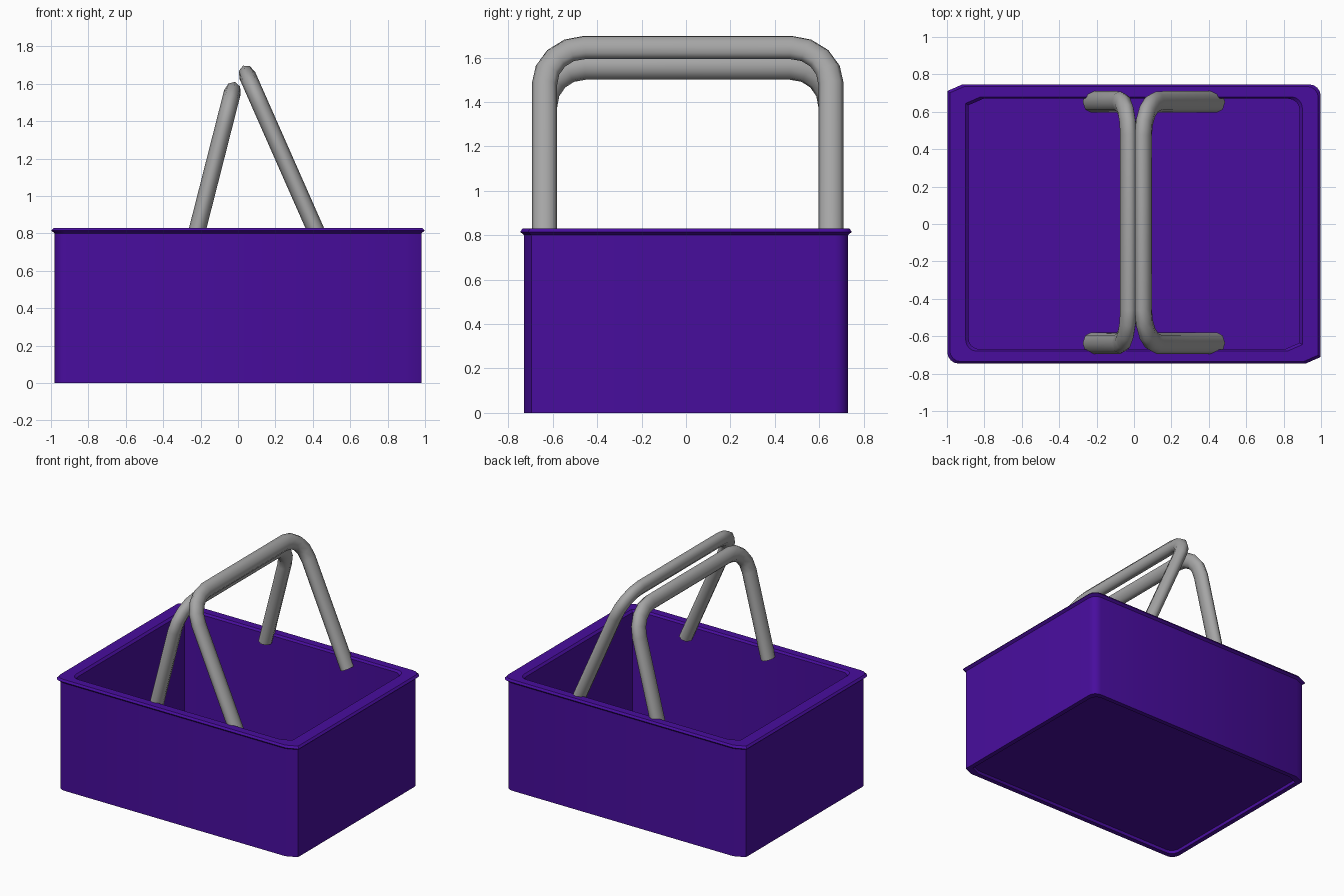
import bpy, bmesh, math
from mathutils import Vector

old = bpy.data.objects.get("Cube")
if old:
    bpy.data.objects.remove(old, do_unlink=True)


def material(name, color):
    m = bpy.data.materials.new(name)
    m.use_nodes = True
    m.diffuse_color = color
    bsdf = next(n for n in m.node_tree.nodes if n.type == 'BSDF_PRINCIPLED')
    bsdf.inputs["Base Color"].default_value = color
    return m


purple = material("purple plastic", (0.065, 0.004, 0.34, 1))
grey = material("grey handle", (0.38, 0.38, 0.38, 1))


def finish(obj, mat, angle):
    obj.data.materials.append(mat)
    bpy.ops.object.select_all(action='DESELECT')
    obj.select_set(True)
    bpy.context.view_layer.objects.active = obj
    bpy.ops.object.shade_smooth_by_angle(angle=math.radians(angle))


def outline(hx, hy, radius=0.06, steps=4):
    """Rectangle with one chamfered and one rounded corner, repeated by a half turn."""
    half = [(hx - 0.08, -hy), (hx, -hy + 0.035)]
    for i in range(steps + 1):
        a = math.pi / 2 * i / steps
        half.append((hx - radius + radius * math.cos(a),
                     hy - radius + radius * math.sin(a)))
    return half + [(-x, -y) for x, y in half]


# Basket: one continuous shell from recessed underside, over the lip, to the floor
levels = [(0.945, 0.695, 0.025), (0.945, 0.695, 0), (0.98, 0.73, 0),
          (0.98, 0.73, 0.8), (0.998, 0.746, 0.815), (0.985, 0.736, 0.83),
          (0.9, 0.68, 0.83), (0.885, 0.67, 0.815), (0.885, 0.67, 0.04)]
bm = bmesh.new()
rings = [[bm.verts.new((x, y, z)) for x, y in outline(hx, hy)] for hx, hy, z in levels]
for low, high in zip(rings, rings[1:]):
    for i in range(len(low)):
        j = (i + 1) % len(low)
        bm.faces.new((low[i], low[j], high[j], high[i]))
bm.faces.new(rings[0][::-1])
bm.faces.new(rings[-1])
bmesh.ops.recalc_face_normals(bm, faces=bm.faces)
mesh = bpy.data.meshes.new("basket")
bm.to_mesh(mesh)
bm.free()
basket = bpy.data.objects.new("basket", mesh)
bpy.context.collection.objects.link(basket)
finish(basket, purple, 28)


# Handles: bent tubes leaning towards each other
def handle(name, foot, top, half_span=0.645, bend=0.18, tube=0.057):
    foot, top = Vector(foot), Vector(top)
    rise = (top - foot).length
    side = [(-half_span, 0)]
    for i in range(5):
        a = math.pi / 2 * i / 4
        side.append((-half_span + bend * (1 - math.cos(a)),
                     rise - bend + bend * math.sin(a)))
    path = side + [(-y, z) for y, z in reversed(side)]
    curve = bpy.data.curves.new(name, 'CURVE')
    curve.dimensions = '3D'
    curve.bevel_depth = tube
    curve.bevel_resolution = 2
    curve.use_fill_caps = True
    spline = curve.splines.new('POLY')
    spline.points.add(len(path) - 1)
    for p, (y, z) in zip(spline.points, path):
        p.co = (0, y, z, 1)
    obj = bpy.data.objects.new(name, curve)
    bpy.context.collection.objects.link(obj)
    obj.location = (foot.x, 0.008, foot.y)
    obj.scale.x = 0.8
    obj.rotation_euler.y = math.atan2(top.x - foot.x, top.y - foot.y)
    bpy.ops.object.select_all(action='DESELECT')
    obj.select_set(True)
    bpy.context.view_layer.objects.active = obj
    bpy.ops.object.convert(target='MESH')
    finish(bpy.context.view_layer.objects.active, grey, 50)


handle("short_handle", (-0.23, 0.77), (-0.03, 1.555))
handle("tall_handle", (0.445, 0.75), (0.05, 1.645))
